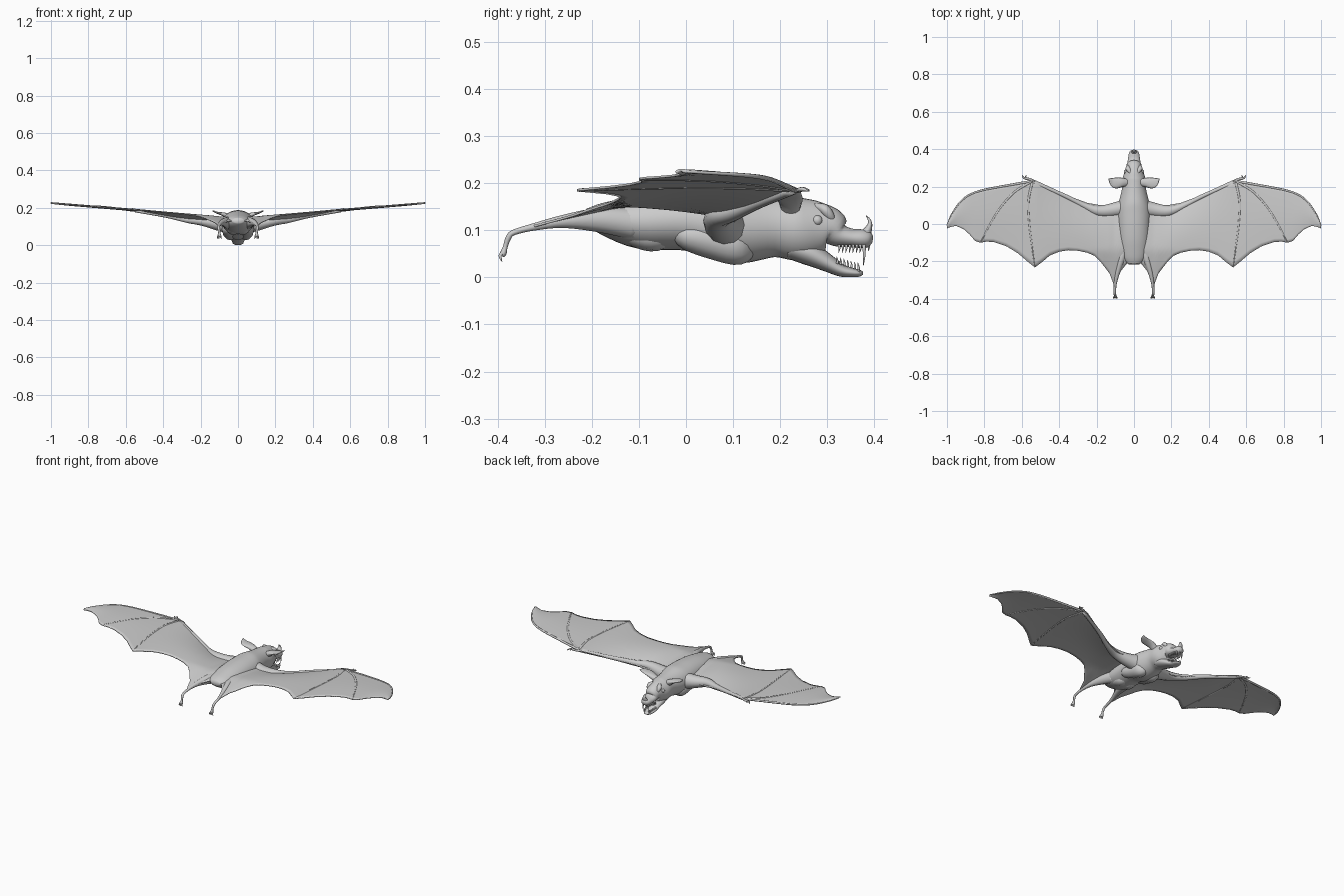
import bpy, bmesh, math
from mathutils import Vector

X, Y = Vector((1, 0, 0)), Vector((0, 1, 0))


def finish(name, bm, mirror=False):
    bmesh.ops.recalc_face_normals(bm, faces=bm.faces)
    for f in bm.faces:
        f.smooth = True
    me = bpy.data.meshes.new(name)
    bm.to_mesh(me)
    bm.free()
    ob = bpy.data.objects.new(name, me)
    bpy.context.collection.objects.link(ob)
    if mirror:
        ob.modifiers.new("mirror", "MIRROR").use_mirror_merge = False
    return ob


def spline(pts, steps):
    """Catmull-Rom resampling of equal-length tuples."""
    P = [pts[0]] + list(pts) + [pts[-1]]
    out = []
    for i in range(1, len(P) - 2):
        for k in range(steps):
            t = k / steps
            out.append([0.5 * (2 * b + (c - a) * t + (2 * a - 5 * b + 4 * c - d) * t * t
                               + (3 * b - a - 3 * c + d) * t ** 3)
                        for a, b, c, d in zip(P[i - 1], P[i], P[i + 1], P[i + 2])])
    return out + [list(pts[-1])]


def add_tube(bm, pts, side=None, steps=4, n=12):
    """Loft ellipses: each point is x, y, z, side radius, up radius."""
    pts = spline(pts, steps)
    rings = []
    for i, p in enumerate(pts):
        c = Vector(p[:3])
        t = (Vector(pts[min(i + 1, len(pts) - 1)][:3]) - Vector(pts[max(i - 1, 0)][:3])).normalized()
        s = side or t.cross(Vector((0, 0, 1))).normalized()
        u = s.cross(t).normalized()
        rings.append([bm.verts.new(c + s * max(p[3], .0005) * math.cos(a) + u * max(p[4], .0005) * math.sin(a))
                      for a in (2 * math.pi * k / n for k in range(n))])
    for a, b in zip(rings, rings[1:]):
        for k in range(n):
            bm.faces.new((a[k], a[(k + 1) % n], b[(k + 1) % n], b[k]))
    bm.faces.new(rings[0])
    bm.faces.new(rings[-1])


def tube(name, pts, side=None, mirror=False, steps=4, n=12):
    bm = bmesh.new()
    add_tube(bm, pts, side, steps, n)
    return finish(name, bm, mirror)


def interp(tab, x):
    for (a, b), (c, d) in zip(tab, tab[1:]):
        if x <= c:
            return b + (d - b) * (x - a) / (c - a)
    return tab[-1][1]


# Wing outline in plan: leading and trailing edge
LEAD = [(0, .13), (.08, .115), (.13, .102), (.18, .1), (.25, .112), (.33, .142), (.45, .198), (.53, .235),
        (.58, .23), (.66, .213), (.75, .197), (.82, .182), (.88, .16), (.92, .13), (.95, .095), (.98, .045), (1, -.005)]
TRAIL = [(0, -.2), (.04, -.213), (.07, -.25), (.09, -.3), (.1, -.33), (.11, -.32), (.13, -.265), (.18, -.2),
         (.21, -.17), (.25, -.153), (.3, -.143), (.35, -.14), (.4, -.148), (.45, -.168), (.5, -.21), (.53, -.232),
         (.57, -.2), (.62, -.157), (.68, -.12), (.75, -.096), (.79, -.094), (.82, -.1), (.85, -.09),
         (.88, -.055), (.91, -.028), (.95, -.01), (.975, -.013), (1, -.022)]


def wing_z(x, y):
    x = abs(x)
    lo, hi = interp(TRAIL, x), interp(LEAD, x)
    v = min(1, max(0, (y - lo) / (hi - lo)))
    z = .143 + .08 * x + .005 * math.sin(math.pi * v)
    z -= .04 * max(0, 1 - abs(x - .2) / .32) * v ** 2.5
    z -= .042 * max(0, (-y - .14) / .18) * min(1, max(0, (.35 - x) / .2))
    return z


# Wing membrane
bm = bmesh.new()
NV, cols = 16, []
for i in range(-100, 101):
    x = i / 100
    lo, hi = interp(TRAIL, abs(x)), interp(LEAD, abs(x))
    cols.append([bm.verts.new((x, y, wing_z(x, y))) for y in (lo + (hi - lo) * k / NV for k in range(NV + 1))])
for a, b in zip(cols, cols[1:]):
    for k in range(NV):
        bm.faces.new((a[k], b[k], b[k + 1], a[k + 1]))
wing = finish("wing_membrane", bm)
sol = wing.modifiers.new("thickness", "SOLIDIFY")
sol.thickness, sol.offset = .005, 0

# Finger bones lying in the membrane
fingers = {"leading_finger": [(x, interp(LEAD, x) - .004) for x in (.54, .66, .75, .82, .88, .92, .95, .98, .995)],
           "middle_finger": [(.55, .225), (.64, .17), (.72, .08), (.78, -.02), (.82, -.098)],
           "inner_finger": [(.545, .22), (.565, .12), (.56, 0), (.545, -.12), (.53, -.228)]}
for name, path in fingers.items():
    tube(name, [(x, y, wing_z(x, y), .007 - .004 * i / len(path), .006 - .003 * i / len(path))
                for i, (x, y) in enumerate(path)], mirror=True, n=8)

# Arm and hooked thumb
tube("arm", [(.04, .09, .11, .045, .05), (.11, .075, .115, .038, .036), (.19, .07, .128, .028, .024),
             (.27, .1, .135, .016, .016), (.38, .155, .157, .011, .011), (.55, .229, .184, .009, .008)],
     mirror=True)
tube("thumb", [(.53, .225, .183, .008, .006), (.56, .24, .185, .007, .005), (.58, .243, .187, .006, .005),
               (.592, .25, .187, .004, .004), (.598, .262, .183, .001, .001)], mirror=True, n=8)
tube("thumb_claw", [(.57, .238, .185, .005, .004), (.58, .25, .188, .004, .004), (.575, .262, .186, .001, .001)],
     mirror=True, n=8)

# Body with head and upper snout
body = [(-.215, .132, .03, .014), (-.18, .126, .06, .033), (-.1, .118, .08, .057), (0, .121, .085, .064),
        (.07, .112, .088, .076), (.12, .108, .08, .078), (.19, .109, .064, .066), (.24, .103, .062, .067),
        (.28, .105, .05, .058), (.308, .104, .042, .043), (.325, .09, .036, .026), (.35, .084, .032, .02),
        (.375, .082, .028, .02), (.39, .081, .02, .016), (.397, .08, .006, .006)]
tube("body_and_head", [(0, y, z, rx, rz) for y, z, rx, rz in body], X, n=32)
# Lower jaw
jaw = [(.22, .065, .045, .025), (.26, .052, .044, .026), (.3, .031, .036, .019), (.33, .015, .03, .0135),
       (.355, .01, .025, .0095), (.37, .009, .018, .007), (.376, .009, .006, .003)]
tube("lower_jaw", [(0, y, z, rx, rz) for y, z, rx, rz in jaw], X, n=20)
# Chest and belly muscles
tube("chest_muscle", [(.03, .15, .07, .008, .008), (.04, .12, .067, .035, .04), (.045, .06, .078, .04, .04),
                      (.05, 0, .09, .035, .03), (.05, -.03, .1, .01, .01)], X, True)
tube("belly_muscle", [(.02, -.01, .09, .005, .005), (.025, -.06, .087, .035, .031), (.025, -.11, .094, .034, .028),
                      (.025, -.16, .11, .01, .01)], X, True)

# Nose leaf and nostril bulges
tube("nose_leaf", [(0, .378, .085, .018, .014), (0, .386, .1, .014, .009), (0, .391, .113, .01, .005),
                   (0, .389, .123, .006, .003), (0, .383, .131, .001, .001)], X)
tube("brow", [(.018, .27, .152, .008, .006), (.03, .292, .146, .014, .011), (.033, .305, .132, .01, .01),
              (.03, .314, .118, .004, .004)], X, True)

# Ears
tube("ear", [(.04, .222, .145, .02, .018), (.065, .222, .16, .025, .013), (.092, .219, .169, .029, .008),
             (.115, .221, .175, .025, .005), (.129, .229, .181, .015, .004), (.135, .24, .185, .003, .002)],
     Y, True)

# Eyes
bm = bmesh.new()
bmesh.ops.create_uvsphere(bm, u_segments=16, v_segments=10, radius=.011)
bmesh.ops.translate(bm, verts=bm.verts, vec=(.043, .279, .121))
finish("eye", bm, True)

# Teeth
bm = bmesh.new()


def tooth(x, y, z, length, r):
    add_tube(bm, [(x, y, z, r, r), (x, y + .001, z + length * .5, r * .7, r * .7),
                  (x, y - .001, z + length, .0003, .0003)], X, 2, 6)


for i in range(7):
    y = .325 + .0075 * i
    tooth(.028 - .0012 * i, y, .07, -.018, .0032)
    tooth(.027 - .0015 * i, y - .004, .029 - .0022 * i, .015, .003)
tooth(.017, .378, .07, -.045, .0045)
tooth(.015, .366, .01, .022, .004)
tooth(.005, .388, .07, -.014, .003)
finish("teeth", bm, True)

# Legs, feet and toes
tube("leg", [(.045, -.1, .112, .03, .034), (.065, -.18, .122, .024, .027), (.088, -.26, .119, .014, .014),
             (.1, -.32, .108, .008, .008), (.103, -.365, .096, .007, .006), (.102, -.377, .085, .007, .006),
             (.1, -.384, .065, .006, .005), (.1, -.388, .052, .01, .007), (.1, -.391, .045, .008, .005)], X, True)
bm = bmesh.new()
for dx in (-.009, -.003, .003, .009):
    add_tube(bm, [(.1 + dx * .6, -.387, .055, .003, .004), (.1 + dx, -.395, .046, .003, .004),
                  (.1 + dx * 1.2, -.391, .034, .0008, .0008)], X, 3, 6)
finish("toes", bm, True)
